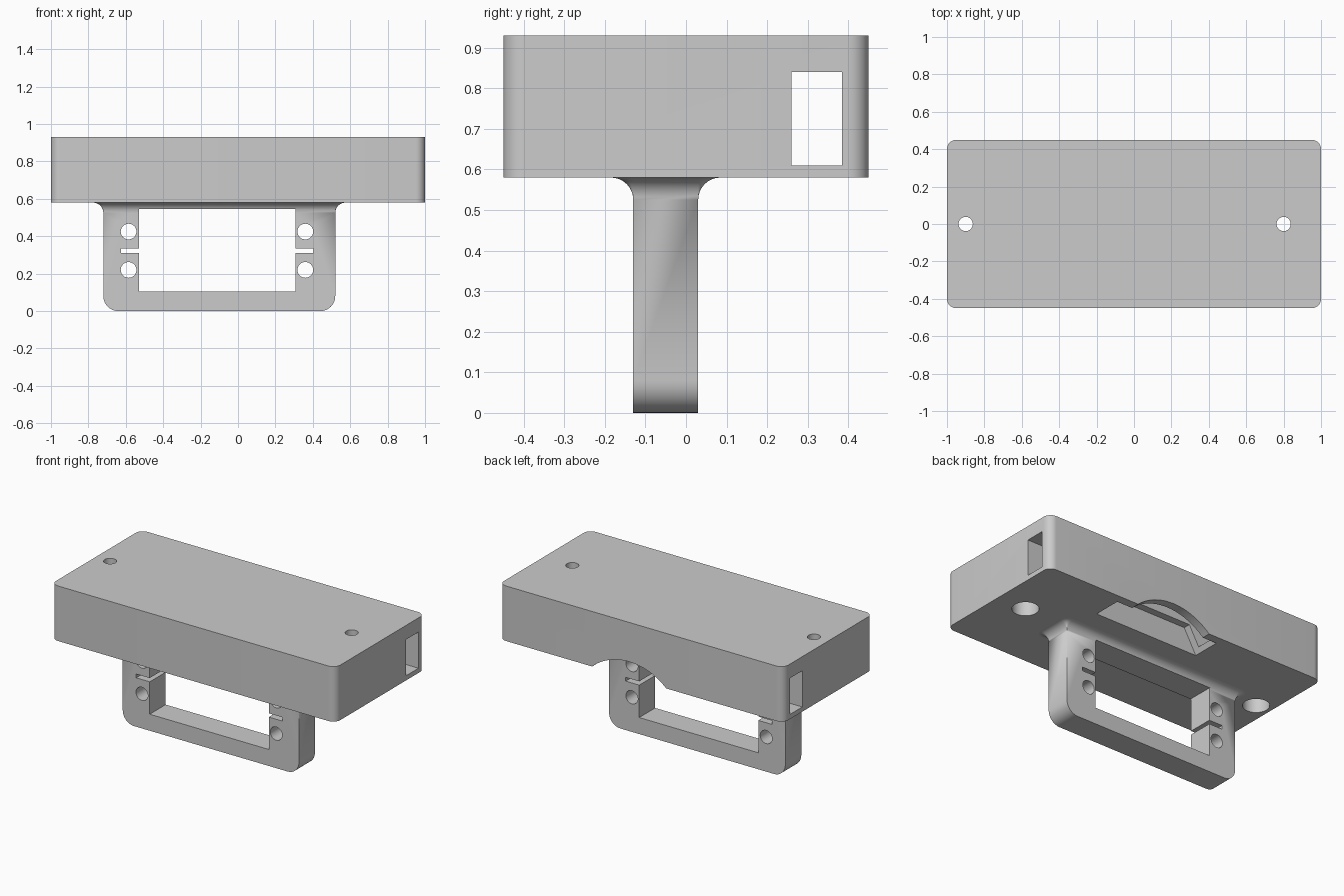
import bpy, bmesh
from math import sin, cos, pi, sqrt, radians
from mathutils import Matrix

cube = bpy.data.objects.get("Cube")
if cube:
    bpy.data.objects.remove(cube, do_unlink=True)

grey = bpy.data.materials.new("plain_grey")
grey.use_nodes = True
GREY = (0.6, 0.6, 0.6, 1)
grey.diffuse_color = GREY
for node in grey.node_tree.nodes:
    if node.type == 'BSDF_PRINCIPLED':
        node.inputs["Base Color"].default_value = GREY

STEPS = 8  # segments per rounded quarter


def to_object(name, bm):
    bmesh.ops.recalc_face_normals(bm, faces=bm.faces)
    mesh = bpy.data.meshes.new(name)
    bm.to_mesh(mesh)
    bm.free()
    mesh.materials.append(grey)
    obj = bpy.data.objects.new(name, mesh)
    bpy.context.collection.objects.link(obj)
    return obj


def loft(name, cx, cy, rings):
    """Stack rounded rectangles given as (z, half x, half y, corner radius)."""
    bm = bmesh.new()
    loops = []
    for z, hx, hy, r in rings:
        loop = []
        for k, (sx, sy) in enumerate([(1, 1), (-1, 1), (-1, -1), (1, -1)]):
            for i in range(STEPS + 1):
                a = (k + i / STEPS) * pi / 2
                loop.append(bm.verts.new((cx + sx * (hx - r) + r * cos(a),
                                          cy + sy * (hy - r) + r * sin(a), z)))
        loops.append(loop)
    for low, high in zip(loops, loops[1:]):
        for i in range(len(low)):
            j = (i + 1) % len(low)
            bm.faces.new((low[i], low[j], high[j], high[i]))
    bm.faces.new(loops[0][::-1])
    bm.faces.new(loops[-1])
    bmesh.ops.remove_doubles(bm, verts=bm.verts, dist=1e-5)
    return to_object(name, bm)


def block(name, x0, x1, y0, y1, z0, z1):
    hx, hy = (x1 - x0) / 2, (y1 - y0) / 2
    return loft(name, (x0 + x1) / 2, (y0 + y1) / 2,
                [(z0, hx, hy, 0), (z1, hx, hy, 0)])


def rod(name, x, y, z, radius, length, along_y=False, sides=40):
    turn = Matrix.Rotation(pi / 2, 4, 'X') if along_y else Matrix()
    bm = bmesh.new()
    bmesh.ops.create_cone(bm, cap_ends=True, segments=sides, radius1=radius,
                          radius2=radius, depth=length,
                          matrix=Matrix.Translation((x, y, z)) @ turn)
    return to_object(name, bm)


def carve(obj, cutters):
    bpy.context.view_layer.objects.active = obj
    for cutter in cutters:
        cutter.hide_render = True
        mod = obj.modifiers.new("cut", 'BOOLEAN')
        mod.operation = 'DIFFERENCE'
        mod.solver = 'EXACT'
        mod.object = cutter
        bpy.ops.object.modifier_apply(modifier=mod.name)
        bpy.data.objects.remove(cutter, do_unlink=True)


def smooth(obj):
    bpy.ops.object.select_all(action='DESELECT')
    obj.select_set(True)
    bpy.context.view_layer.objects.active = obj
    bpy.ops.object.shade_smooth_by_angle(angle=radians(30))


BASE, TOP = 0.58, 0.93

# Housing: a slab with rounded upright corners
housing = loft("housing", 0, 0, [(BASE, 1, 0.45, 0.05), (TOP, 1, 0.45, 0.05)])
cuts = [
    # lengthwise channel, tapered pocket and the arched notch in the back wall
    block("channel", -1.1, 1.1, 0.26, 0.385, 0.61, 0.84),
    loft("pocket", 0.09, 0.305, [(0.56, 0.376, 0.09, 0), (0.73, 0.28, 0.09, 0)]),
    rod("notch", 0.085, 0.43, 0.29, 0.39, 0.18, along_y=True, sides=96),
]
# Screw holes, wide from below and narrow through the top
for x in (-0.9, 0.8):
    cuts.append(rod("counterbore", x, 0, 0.65, 0.077, 0.3))
    cuts.append(rod("screw_hole", x, 0, 0.8, 0.038, 0.5))
carve(housing, cuts)

# Handle frame: rounded lower corners, flared where it meets the housing
HX, HY, ROUND, FLARE = 0.62, 0.08, 0.08, 0.055
rings = []
for i in range(STEPS + 1):
    a = i / STEPS * pi / 2
    rings.append((ROUND * (1 - cos(a)), HX - ROUND * (1 - sin(a)), HY, 0))
for i in range(STEPS + 1):
    a = i / STEPS * pi / 2
    d = FLARE * (1 - cos(a))
    rings.append((BASE - FLARE * (1 - sin(a)), HX + d, HY + d, d))
rings.append((BASE + 0.01, HX + FLARE, HY + FLARE, FLARE))
handle = loft("handle_frame", -0.1, -0.05, rings)

# Window, clamping slits and bolt holes
cuts = [block("window", -0.53, 0.308, -0.4, 0.3, 0.105, 0.545),
        block("slits", -0.625, 0.403, -0.4, 0.3, 0.311, 0.335)]
for x in (-0.585, 0.36):
    for z in (0.22, 0.425):
        cuts.append(rod("bolt_hole", x, -0.05, z, 0.042, 0.6, along_y=True))
carve(handle, cuts)

for part in (housing, handle):
    smooth(part)
